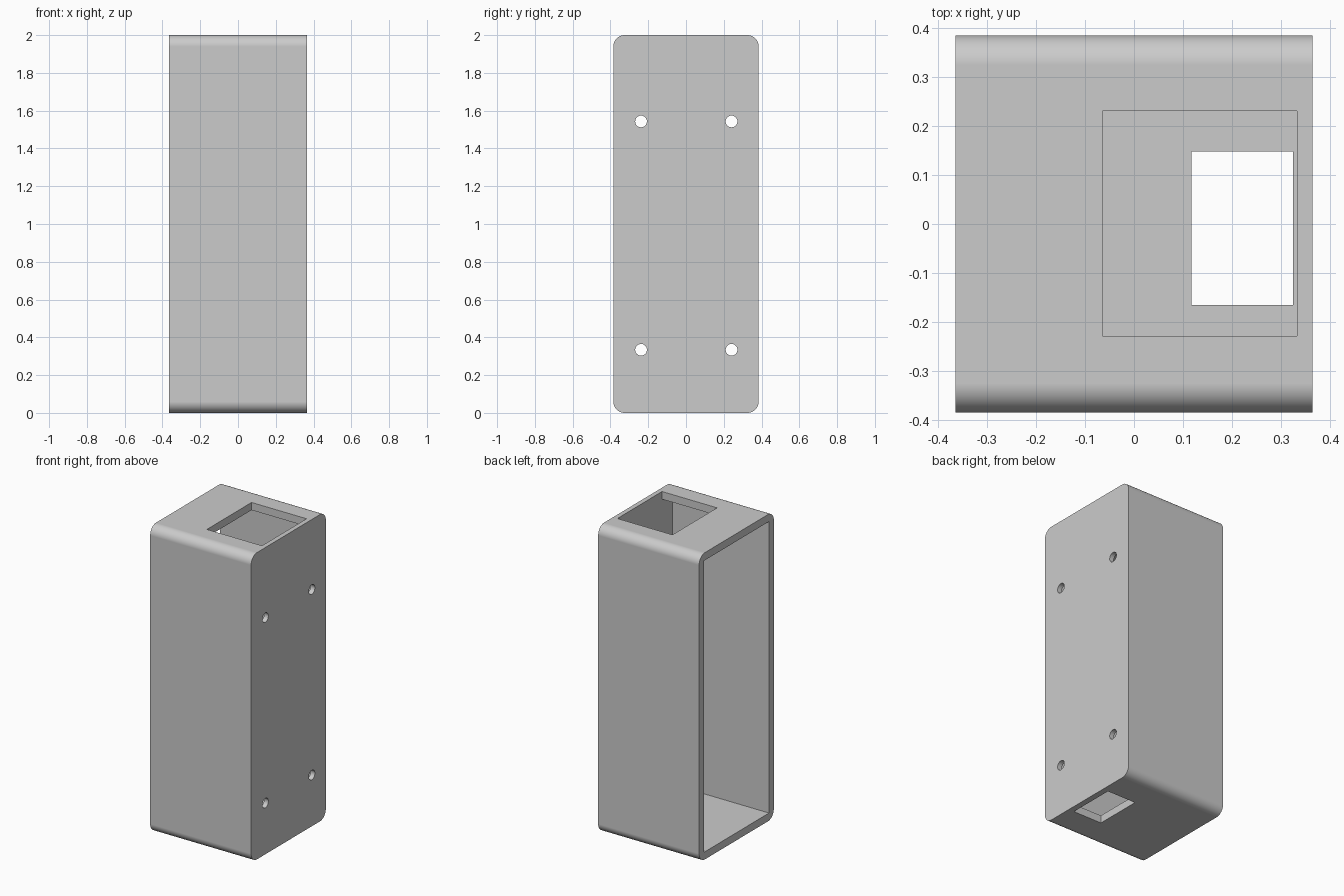
import bpy
import bmesh
import math
from mathutils import Matrix, Vector

if "Cube" in bpy.data.objects:
    bpy.data.objects.remove(bpy.data.objects["Cube"], do_unlink=True)

# Outer size and wall thickness
HX, HY, HEIGHT = 0.364, 0.385, 2.0
WALL, CORNER = 0.05, 0.06
INNER_X = 0.333

grey = bpy.data.materials.new("plain_grey")
grey.use_nodes = True
grey.diffuse_color = (0.6, 0.6, 0.6, 1)
grey.node_tree.nodes["Principled BSDF"].inputs["Base Color"].default_value = (0.6, 0.6, 0.6, 1)


def add_object(name, bm):
    mesh = bpy.data.meshes.new(name)
    bm.to_mesh(mesh)
    bm.free()
    mesh.materials.append(grey)
    obj = bpy.data.objects.new(name, mesh)
    bpy.context.collection.objects.link(obj)
    return obj


def box(name, low, high, round_x=0):
    low, high = Vector(low), Vector(high)
    bm = bmesh.new()
    bmesh.ops.create_cube(bm, size=1, matrix=Matrix.Translation((low + high) / 2)
                          @ Matrix.Diagonal((high - low).to_4d()))
    if round_x:
        edges = [e for e in bm.edges
                 if abs(e.verts[0].co.x - e.verts[1].co.x) > 0.1]
        bmesh.ops.bevel(bm, geom=edges, offset=round_x, segments=12,
                        profile=0.5, affect='EDGES')
    return add_object(name, bm)


def drill(name, y, z):
    bm = bmesh.new()
    matrix = Matrix.Translation((INNER_X, y, z)) @ Matrix.Rotation(math.pi / 2, 4, 'Y')
    bmesh.ops.create_cone(bm, cap_ends=True, segments=32, radius1=0.031,
                          radius2=0.031, depth=0.2, matrix=matrix)
    return add_object(name, bm)


# Round-cornered case
case = box("case", (-HX, -HY, 0), (HX, HY, HEIGHT), CORNER)

# Hollow open on the right side, a top window, a bottom slot and screw holes
cutters = [
    box("hollow", (-HX - 0.1, -HY + WALL, WALL), (INNER_X, HY - WALL, HEIGHT - WALL)),
    box("top_window", (-0.064, -0.229, HEIGHT - 0.2), (INNER_X, 0.231, HEIGHT + 0.1)),
    box("bottom_slot", (0.117, -0.165, -0.1), (0.325, 0.148, 0.2)),
]
cutters += [drill("screw_hole", y, z) for y in (-0.238, 0.241) for z in (0.334, 1.543)]

bpy.ops.object.select_all(action='DESELECT')
bpy.context.view_layer.objects.active = case
case.select_set(True)
for cutter in cutters:
    mod = case.modifiers.new("cut", 'BOOLEAN')
    mod.operation = 'DIFFERENCE'
    mod.solver = 'EXACT'
    mod.object = cutter
    bpy.ops.object.modifier_apply(modifier=mod.name)
    bpy.data.objects.remove(cutter, do_unlink=True)

# Smooth rounded corners, flat walls
bpy.ops.object.shade_smooth_by_angle(angle=math.radians(30))
normals = case.modifiers.new("even_normals", 'WEIGHTED_NORMAL')
normals.keep_sharp = True
